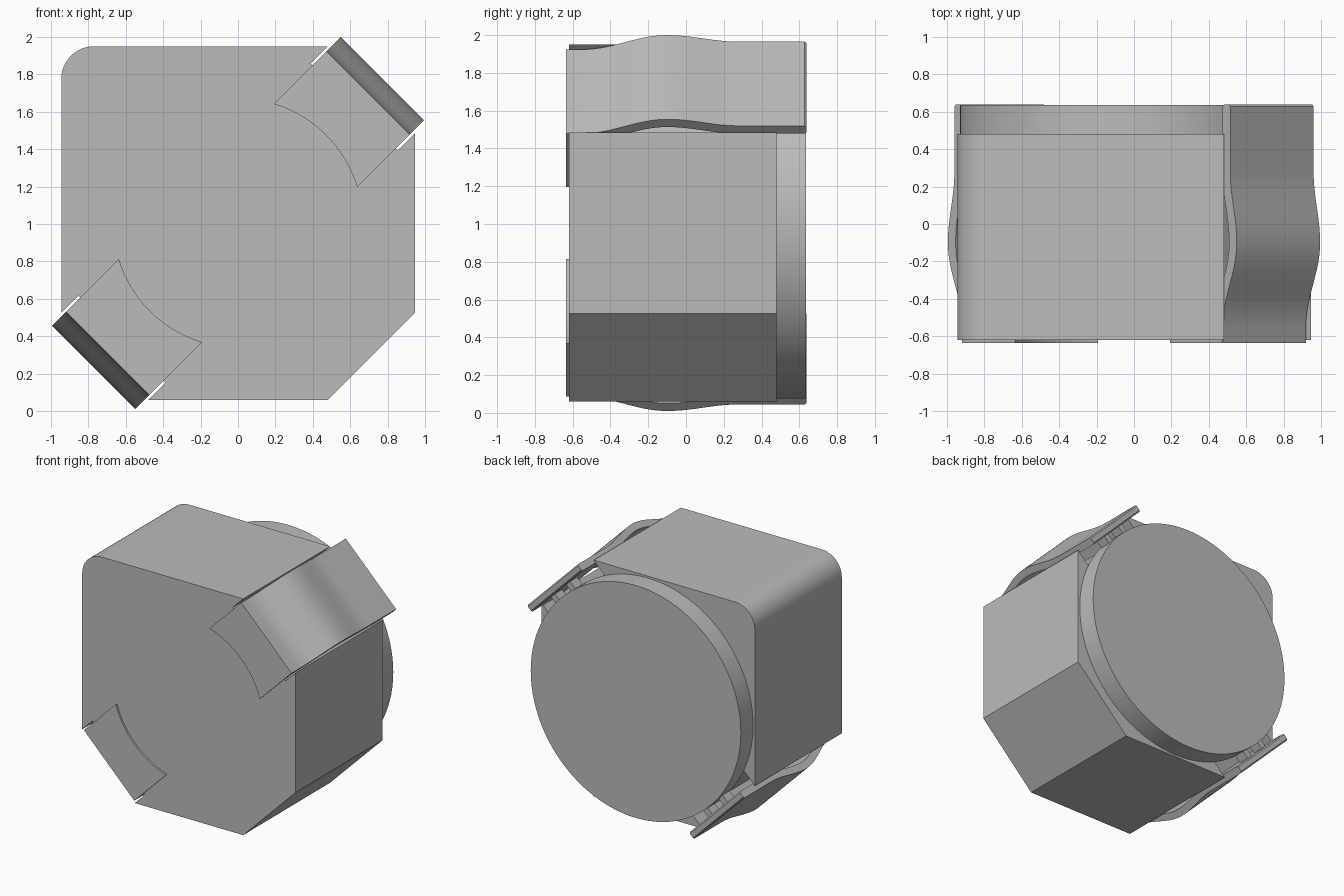
import bpy, bmesh, math
from mathutils import Vector

if "Cube" in bpy.data.objects:
    bpy.data.objects.remove(bpy.data.objects["Cube"])

grey = bpy.data.materials.new("plain_grey")
grey.use_nodes = True
colour = (0.5, 0.5, 0.5, 1)
grey.diffuse_color = colour
grey.node_tree.nodes["Principled BSDF"].inputs["Base Color"].default_value = colour

CENTRE = 1.005
FRONT, BACK = -0.62, 0.48


def prism(name, outline, sweep, turn=0):
    """Extrude an outline of 3D points along the sweep, then turn it about y."""
    bm = bmesh.new()
    face = bm.faces.new([bm.verts.new(p) for p in outline])
    new = bmesh.ops.extrude_face_region(bm, geom=[face])["geom"]
    bmesh.ops.translate(bm, vec=Vector(sweep),
                        verts=[g for g in new if isinstance(g, bmesh.types.BMVert)])
    bmesh.ops.recalc_face_normals(bm, faces=bm.faces)
    mesh = bpy.data.meshes.new(name)
    bm.to_mesh(mesh)
    bm.free()
    mesh.materials.append(grey)
    ob = bpy.data.objects.new(name, mesh)
    bpy.context.collection.objects.link(ob)
    ob.location.z = CENTRE
    ob.rotation_euler.y = math.radians(turn)
    bpy.ops.object.select_all(action='DESELECT')
    ob.select_set(True)
    bpy.context.view_layer.objects.active = ob
    bpy.ops.object.shade_smooth_by_angle(angle=math.radians(30))
    return ob


# Body: square with one rounded corner, one chamfer and two notched corners
H, C, R = 0.945, 0.48, 0.175
NOTCH = 0.13 / math.sqrt(2)
arc = [math.radians(90 + 90 * i / 12) for i in range(13)]
half = [(C, H), (C - NOTCH, H - NOTCH), (H - NOTCH, C - NOTCH), (H, C)]
outline = half + [(H, -C), (C, -H)]
outline += [(-x, -z) for x, z in half]
outline += [(R - H + R * math.cos(a), H - R + R * math.sin(a)) for a in reversed(arc)]
prism("body", [(x, FRONT, z) for x, z in outline], (0, BACK - FRONT, 0))

# Round back plate
ring = [math.tau * i / 96 for i in range(96)]
prism("back_disc", [(0.93 * math.cos(a), BACK, 0.93 * math.sin(a)) for a in ring],
      (0, 0.155, 0))

# Clips: wavy strap, arc-cut front flap and catch, in a frame with z outwards
W, T, TIP, NOSE = 0.315, 0.058, 0.638, -0.635


def ease(y, y0, y1, a, b):
    t = min(max((y - y0) / (y1 - y0), 0), 1)
    return a + (b - a) * (0.5 - 0.5 * math.cos(math.pi * t))


def strap_height(y):
    if y < -0.1:
        return ease(y, -0.55, -0.1, 0.985, 1.092)
    return ease(y, -0.1, 0.28, 1.092, 1.043)


ys = [NOSE + (0.3 - NOSE) * i / 36 for i in range(37)]
top = [(y, strap_height(y)) for y in ys] + [(TIP - 0.01, 1.043), (TIP, 1.033)]
under = [(TIP, 0.995), (TIP - 0.01, 0.985)] + [(y, strap_height(y) - T) for y in reversed(ys)]
swing = math.asin(W / 0.665)
edge = [-swing + 2 * swing * i / 24 for i in range(25)]

for side, turn in (("upper_left", 45), ("lower_right", 225)):
    prism(side + "_clip_strap", [(-W, y, z) for y, z in top + under], (2 * W, 0, 0), turn)
    flap = [(0.665 * math.sin(a), NOSE, 0.665 * math.cos(a)) for a in edge]
    flap += [(W, NOSE, 0.985), (-W, NOSE, 0.985)]
    prism(side + "_clip_flap", flap, (0, T, 0), turn)
    # Small catches between strap and disc
    for x, w in ((-0.12, 0.05), (0.07, 0.05)):
        block = [(x, 0.5, 0.88), (x, 0.59, 0.88), (x, 0.59, 0.99), (x, 0.5, 0.99)]
        prism(side + "_clip_catch", block, (w, 0, 0), turn)
